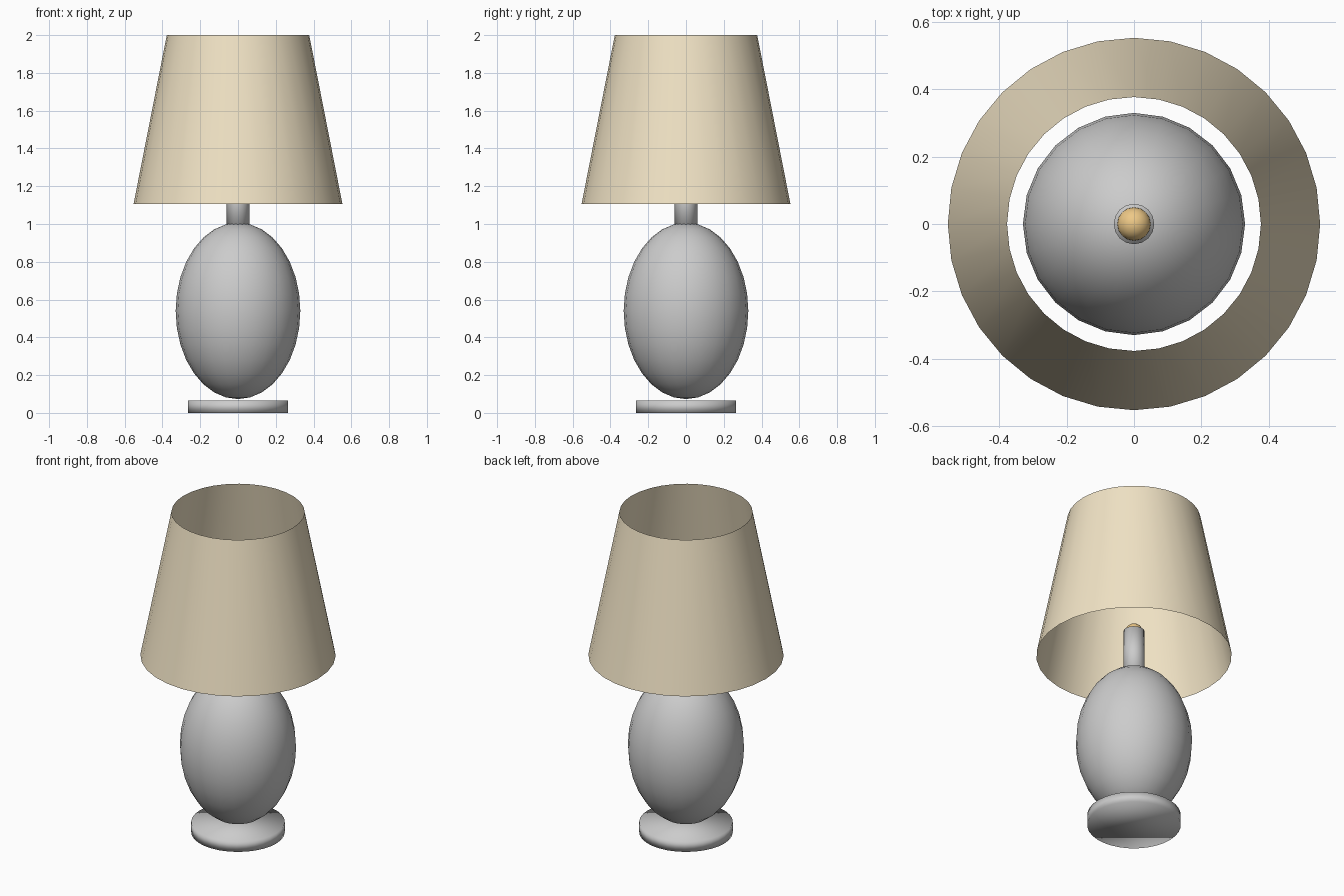
import bpy

if "Cube" in bpy.data.objects:
    bpy.data.objects.remove(bpy.data.objects["Cube"])


def finish(name, color=None):
    """Name the active object, smooth it and give it a colour."""
    obj = bpy.context.object
    obj.name = name
    bpy.ops.object.transform_apply(location=False, rotation=False, scale=True)
    bpy.ops.object.shade_smooth()
    if color:
        mat = bpy.data.materials.new(name + "_colour")
        mat.diffuse_color = (*color, 1)
        mat.use_nodes = True
        mat.node_tree.nodes["Principled BSDF"].inputs["Base Color"].default_value = mat.diffuse_color
        obj.data.materials.append(mat)
    return obj


def cylinder(name, radius, z0, z1, sides):
    bpy.ops.mesh.primitive_cylinder_add(
        vertices=sides, radius=radius, depth=z1 - z0, location=(0, 0, (z0 + z1) / 2))
    return finish(name)


def ball(name, radius, half_height, z, segments, rings, color=None):
    bpy.ops.mesh.primitive_uv_sphere_add(
        segments=segments, ring_count=rings, radius=1, location=(0, 0, z))
    bpy.context.object.scale = (radius, radius, half_height)
    return finish(name, color)


# Foot disc
cylinder("base", 0.265, 0.0, 0.065, 32)

# Egg-shaped body
ball("body", 0.33, 0.467, 0.54, 24, 16)

# Neck rising into the shade
cylinder("neck", 0.06, 0.96, 1.265, 16)

# Brass finial
ball("finial", 0.05, 0.05, 1.26, 16, 12, (0.85, 0.58, 0.24))

# Open tapered shade, single thin surface
bpy.ops.mesh.primitive_cone_add(
    vertices=32, radius1=0.553, radius2=0.377, depth=0.895,
    end_fill_type='NOTHING', location=(0, 0, 1.5525))
finish("shade", (0.88, 0.77, 0.56))
